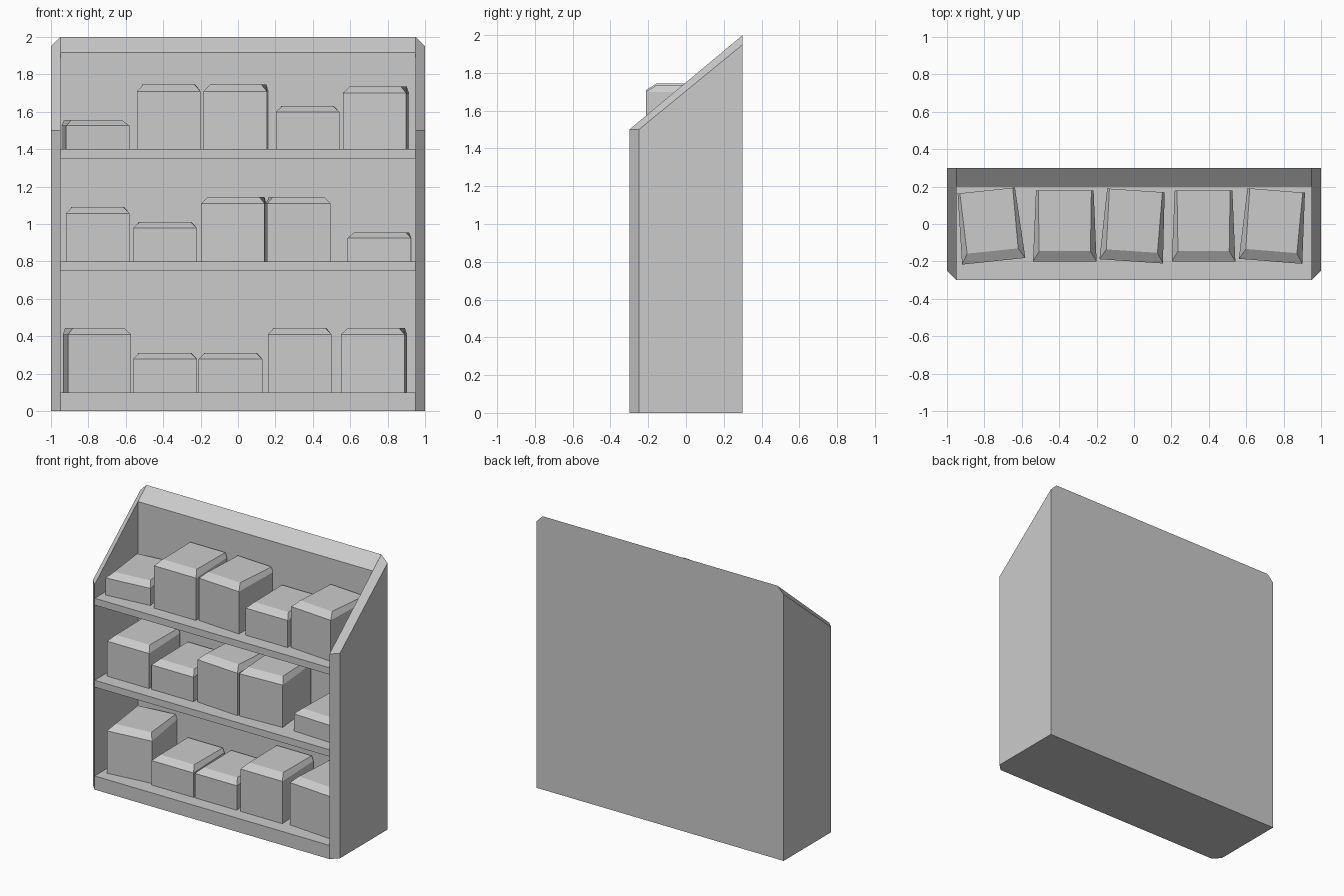
import bpy
import math

cube = bpy.data.objects.get("Cube")
if cube:
    bpy.data.objects.remove(cube, do_unlink=True)

# One plain grey for everything
grey = bpy.data.materials.new("plain grey")
grey.use_nodes = True
color = (0.6, 0.6, 0.6, 1)
grey.diffuse_color = color
grey.node_tree.nodes["Principled BSDF"].inputs["Base Color"].default_value = color


def loft(name, rings):
    """Closed solid skinned through equally long rings of points, capped at both ends."""
    n = len(rings[0])
    verts = [p for ring in rings for p in ring]
    faces = [tuple(reversed(range(n))), tuple(range(len(verts) - n, len(verts)))]
    for r in range(len(rings) - 1):
        for i in range(n):
            j = (i + 1) % n
            faces.append((r * n + i, r * n + j, r * n + n + j, r * n + n + i))
    mesh = bpy.data.meshes.new(name)
    mesh.from_pydata(verts, [], faces)
    mesh.materials.append(grey)
    obj = bpy.data.objects.new(name, mesh)
    bpy.context.collection.objects.link(obj)
    return obj


def across(x, profile):
    """Place a (y, z) profile at the given x."""
    return [(x, y, z) for y, z in profile]


# Side panels: the outer profile is smaller, which bevels the front and sloped edges
INNER, DEPTH, BEVEL = 0.95, 0.3, 0.05
inner = [(-DEPTH, 0), (DEPTH, 0), (DEPTH, 2), (-DEPTH, 1.5)]
outer = [(BEVEL - DEPTH, 0), (DEPTH, 0), (DEPTH, 2 - BEVEL), (BEVEL - DEPTH, 1.5)]
loft("left_side_panel", [across(INNER, inner), across(1, outer)])
loft("right_side_panel", [across(-1, outer), across(-INNER, inner)])

# Back panel with sloped top edge
back = [(0.2, 0), (DEPTH, 0), (DEPTH, 2), (0.2, 1.917)]
loft("back_panel", [across(-INNER, back), across(INNER, back)])

# Shelves
for name, low, high in (("base", 0, 0.1), ("middle_shelf", 0.75, 0.8), ("top_shelf", 1.35, 1.4)):
    board = [(-DEPTH, low), (0.2, low), (0.2, high), (-DEPTH, high)]
    loft(name, [across(-INNER, board), across(INNER, board)])


def box(name, x, floor, height, turn):
    """Box narrowing to the back, bevelled along the front and side top edges."""
    half = 0.19
    bevel = 0.025 + 0.03 * height

    def ring(front, rear, y, z):
        return [(-front, y, z), (front, y, z), (rear, half, z), (-rear, half, z)]

    obj = loft(name, [ring(0.17, 0.154, -half, 0),
                      ring(0.17, 0.154, -half, height - bevel),
                      ring(0.137, 0.142, 0.055 - half, height)])
    angle = math.radians(turn)
    obj.location = (x - half * math.sin(angle), -0.01, floor)
    obj.rotation_euler.z = angle


# Boxes on each shelf: front centre x, height, turn in degrees
rows = {
    "lower": (0.1, [(-0.74, 0.345, 6.5), (-0.39, 0.21, 0), (-0.04, 0.21, 0),
                    (0.33, 0.345, 0), (0.72, 0.345, -4.6)]),
    "middle": (0.8, [(-0.75, 0.29, 0), (-0.39, 0.21, 0), (-0.027, 0.345, -4),
                     (0.326, 0.345, 3), (0.756, 0.155, -2.5)]),
    "upper": (1.4, [(-0.75, 0.155, 6), (-0.37, 0.345, 0), (-0.015, 0.345, -3.8),
                    (0.372, 0.23, 0), (0.73, 0.335, -4.6)]),
}
for row, (floor, items) in rows.items():
    for i, (x, height, turn) in enumerate(items, 1):
        box(f"{row}_box_{i}", x, floor, height, turn)
